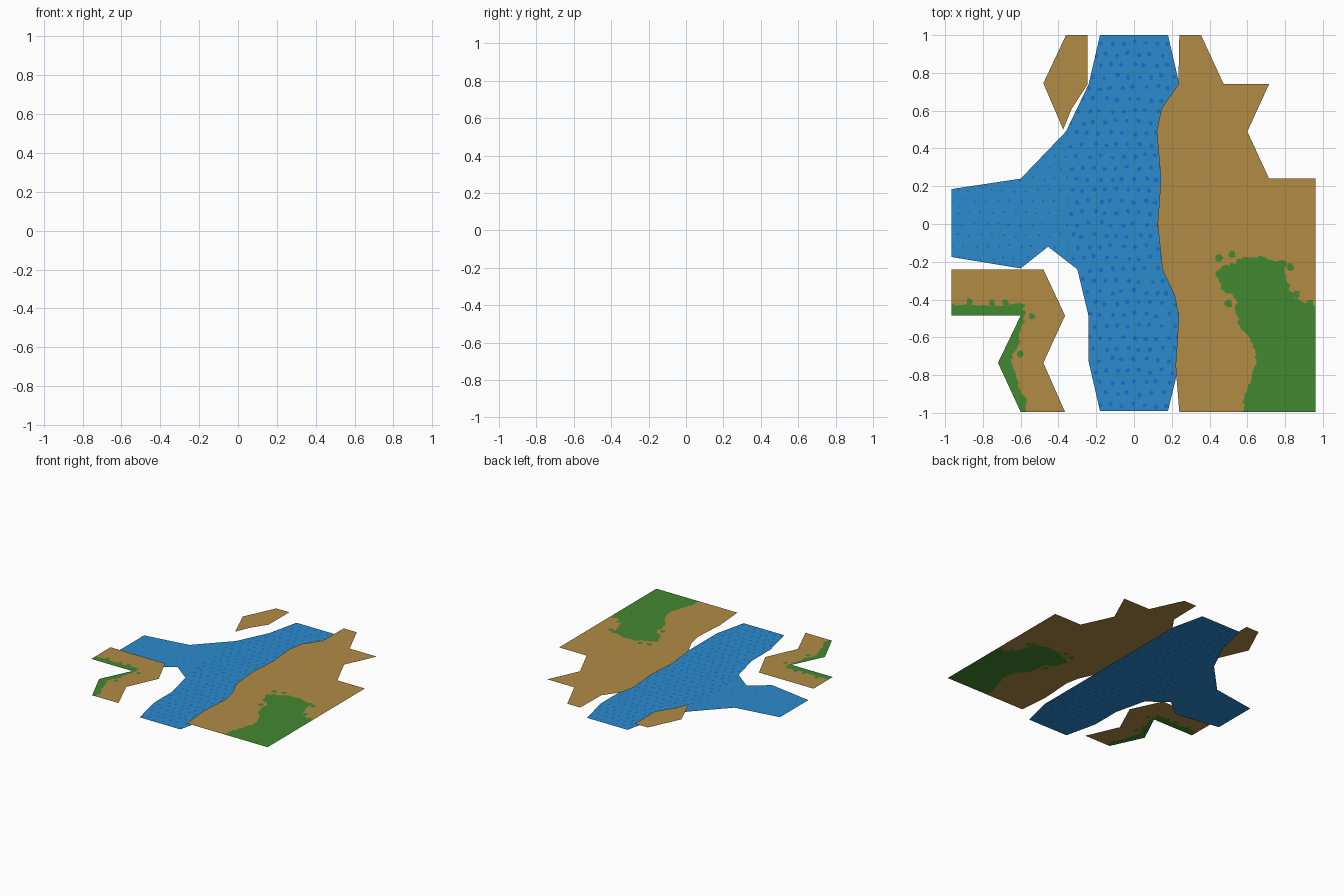
import bpy, math, random
from mathutils import Vector
from mathutils.geometry import delaunay_2d_cdt

random.seed(4)
default_cube = bpy.data.objects.get("Cube")
if default_cube:
    bpy.data.objects.remove(default_cube, do_unlink=True)

LAND_HEIGHT = 0.067


def make_material(name, colour):
    material = bpy.data.materials.new(name)
    material.use_nodes = True
    material.diffuse_color = (*colour, 1)
    shader = material.node_tree.nodes["Principled BSDF"]
    shader.inputs["Base Color"].default_value = (*colour, 1)
    shader.inputs["Roughness"].default_value = 0.9
    return material


sand = make_material("sand", (0.44, 0.26, 0.06))
grass = make_material("grass", (0.055, 0.25, 0.03))
water = make_material("water", (0.025, 0.26, 0.61))
ripple = make_material("ripple blue", (0.008, 0.16, 0.61))


def counter_clockwise(points):
    area = sum(a[0] * b[1] - b[0] * a[1] for a, b in zip(points, points[1:] + points[:1]))
    return points if area > 0 else points[::-1]


def ragged(points, pieces=6, amount=0.011):
    """Break every edge into short uneven steps."""
    result = []
    for a, b in zip(points, points[1:] + points[:1]):
        for i in range(pieces):
            spot = Vector(a).lerp(Vector(b), i / pieces)
            result.append((spot.x + random.uniform(-amount, amount),
                           spot.y + random.uniform(-amount, amount)))
    return result


def blob(centre, radius, sides=9):
    """Small uneven round patch."""
    result = []
    for i in range(sides):
        angle = math.tau * i / sides
        reach = radius * random.uniform(0.65, 1.15)
        result.append((centre[0] + reach * math.cos(angle), centre[1] + reach * math.sin(angle)))
    return result


def flat_sheet(name, outline, height, base, accent=None, patches=()):
    """Flat sheet with the patches cut into it as faces of the accent colour."""
    points, loops = [], []
    for loop in [outline, *patches]:
        loop = counter_clockwise(loop)
        loops.append(list(range(len(points), len(points) + len(loop))))
        points += [Vector(p) for p in loop]
    verts, _, faces, _, _, sources = delaunay_2d_cdt(points, [], loops, 1, 1e-5)
    kept = [(face, src) for face, src in zip(faces, sources) if 0 in src]
    mesh = bpy.data.meshes.new(name)
    mesh.from_pydata([(v.x, v.y, height) for v in verts], [], [face for face, _ in kept])
    mesh.materials.append(base)
    if accent:
        mesh.materials.append(accent)
        for polygon, (_, src) in zip(mesh.polygons, kept):
            polygon.material_index = int(len(src) > 1)
    sheet = bpy.data.objects.new(name, mesh)
    bpy.context.collection.objects.link(sheet)
    return sheet


def inside(point, outline):
    hit = False
    for a, b in zip(outline, outline[1:] + outline[:1]):
        if (a[1] > point[1]) != (b[1] > point[1]):
            if point[0] < a[0] + (point[1] - a[1]) * (b[0] - a[0]) / (b[1] - a[1]):
                hit = not hit
    return hit


# River with a side arm, marked by staggered rows of ripples
river = [(-0.18, 1), (0.18, 1), (0.24, 0.74), (0.24, -0.74), (0.18, -0.99), (-0.18, -0.99),
         (-0.24, -0.73), (-0.24, -0.49), (-0.3, -0.24), (-0.455, -0.12), (-0.6, -0.235),
         (-0.965, -0.175), (-0.965, 0.185), (-0.6, 0.24), (-0.36, 0.49), (-0.24, 0.74)]
ripples = []
for row in range(33):
    for column in range(21):
        spot = (-0.96 + column * 0.06 + (row % 2) * 0.03, -0.96 + row * 0.06)
        spot = (spot[0] + random.uniform(-0.01, 0.01), spot[1] + random.uniform(-0.01, 0.01))
        if inside(spot, river):
            # The side arm carries finer ripples than the main channel
            ripples.append(blob(spot, 0.013 if spot[0] > -0.35 else 0.007, 7))
flat_sheet("river_water", river, 0, water, ripple, ripples)

# Large left bank with a grass field
left_bank = [(0.24, 1), (0.355, 1), (0.475, 0.74), (0.715, 0.74), (0.6, 0.49), (0.715, 0.24),
             (0.96, 0.24), (0.96, -0.995), (0.24, -0.995), (0.22, -0.75), (0.237, -0.49),
             (0.215, -0.38), (0.15, -0.24), (0.125, 0), (0.142, 0.24), (0.12, 0.49),
             (0.145, 0.61), (0.235, 0.74)]
field = [(1, -0.44), (0.86, -0.4), (0.81, -0.31), (0.8, -0.2), (0.7, -0.18), (0.6, -0.17),
         (0.52, -0.21), (0.43, -0.25), (0.46, -0.34), (0.54, -0.4), (0.55, -0.52),
         (0.62, -0.62), (0.65, -0.7), (0.63, -0.82), (0.58, -0.92), (0.57, -1.05), (1.05, -1.05)]
tufts = [(0.45, -0.18), (0.52, -0.16), (0.83, -0.23), (0.86, -0.37), (0.93, -0.42), (0.5, -0.42)]
flat_sheet("left_bank", left_bank, LAND_HEIGHT, sand, grass,
           [ragged(field)] + [blob(t, 0.022) for t in tufts])

# Zigzag right bank with a grass verge along its outer edge
right_bank = [(-0.965, -0.24), (-0.48, -0.24), (-0.365, -0.485), (-0.48, -0.735),
              (-0.365, -0.995), (-0.6, -0.995), (-0.72, -0.735), (-0.6, -0.485), (-0.965, -0.485)]
verge = [(-1, -0.42), (-0.8, -0.44), (-0.58, -0.42), (-0.58, -0.52), (-0.61, -0.62),
         (-0.65, -0.72), (-0.62, -0.85), (-0.57, -0.93), (-0.56, -1.05), (-0.78, -1.05),
         (-0.78, -0.55), (-1, -0.55)]
tufts = [(-0.87, -0.41), (-0.75, -0.42), (-0.68, -0.42), (-0.54, -0.49), (-0.6, -0.69)]
flat_sheet("right_bank", right_bank, LAND_HEIGHT, sand, grass,
           [ragged(verge)] + [blob(t, 0.02) for t in tufts])

# Small sand spit at the back
spit = [(-0.36, 1), (-0.245, 1), (-0.245, 0.74), (-0.33, 0.61), (-0.375, 0.5), (-0.48, 0.745)]
flat_sheet("back_right_spit", spit, LAND_HEIGHT, sand)
